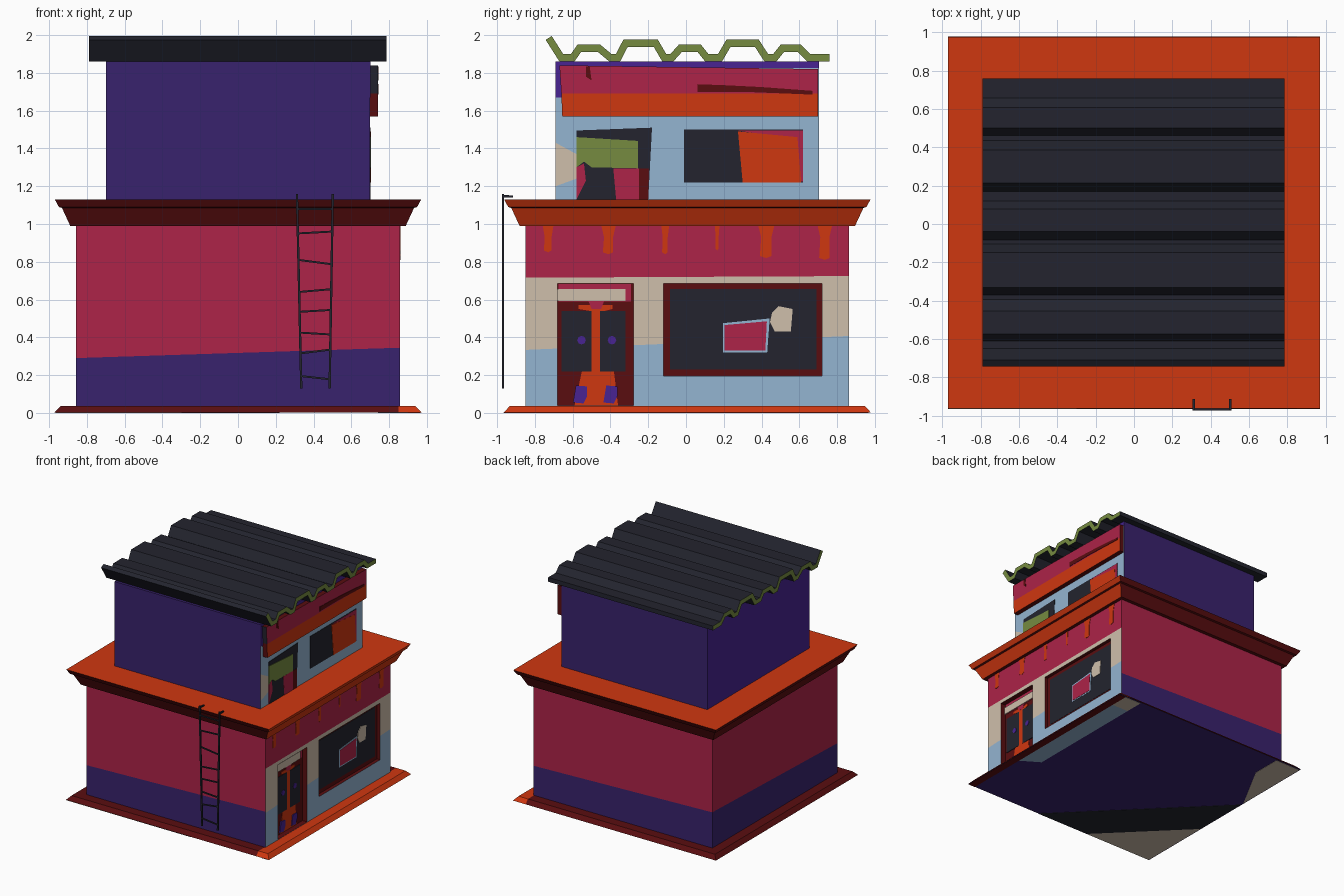
import bpy, bmesh, math
from mathutils import Vector

if "Cube" in bpy.data.objects:
    bpy.data.objects.remove(bpy.data.objects["Cube"])

CY = 0.007  # slight depth offset of the building

def lin(h):
    out = []
    for i in (0, 2, 4):
        c = min(1, int(h[i:i + 2], 16) / 255 * 1.03)
        out.append(c / 12.92 if c < 0.04045 else ((c + 0.055) / 1.055) ** 2.4)
    return (*out, 1)

MATS = {}
for n, h in dict(orange="C9350F", maroon="570D0F", red="A82246", purple="37216A", violet="46238E",
                 beige="C9B9A6", blue="8FAFCB", charcoal="22232D", olive="72873E").items():
    MATS[n] = bpy.data.materials.new(n)
    MATS[n].diffuse_color = lin(h)
NAMES = list(MATS)

def finish(name, bm, paint):
    """paint: colour name, or rule(centre, normal) -> colour name"""
    bmesh.ops.recalc_face_normals(bm, faces=bm.faces[:])
    used = [paint] if isinstance(paint, str) else NAMES
    for f in bm.faces:
        f.material_index = 0 if isinstance(paint, str) else \
            NAMES.index(paint(f.calc_center_median(), f.normal))
    me = bpy.data.meshes.new(name)
    bm.to_mesh(me)
    bm.free()
    for n in used:
        me.materials.append(MATS[n])
    ob = bpy.data.objects.new(name, me)
    bpy.context.collection.objects.link(ob)
    return ob

def prism(name, pts, a0, a1, paint, axis="x"):
    """extrude a polygon from a0 to a1 along x or z"""
    bm = bmesh.new()
    at = (lambda u, v, a: (a, u, v)) if axis == "x" else (lambda u, v, a: (u, v, a))
    f = bm.faces.new([bm.verts.new(at(u, v, a0)) for u, v in pts])
    r = bmesh.ops.extrude_face_region(bm, geom=[f])
    d = Vector(at(0, 0, a1 - a0))
    bmesh.ops.translate(bm, vec=d, verts=[g for g in r["geom"] if isinstance(g, bmesh.types.BMVert)])
    return finish(name, bm, paint)

def rect(y0, y1, z0, z1):
    return [(y0, z0), (y1, z0), (y1, z1), (y0, z1)]

def stack(name, rings, paint, cuts=()):
    """square rings (half size, height) joined into a solid, then cut by planes"""
    bm = bmesh.new()
    loops = [[bm.verts.new((sx * h, sy * h + CY, z)) for sx, sy in ((-1, -1), (1, -1), (1, 1), (-1, 1))]
             for h, z in rings]
    for a, b in zip(loops, loops[1:]):
        for i in range(4):
            bm.faces.new((a[i], a[(i + 1) % 4], b[(i + 1) % 4], b[i]))
    bm.faces.new(loops[0][::-1])
    bm.faces.new(loops[-1])
    cut(bm, cuts)
    return finish(name, bm, paint)

def cut(bm, cuts):
    for co, no in cuts:
        bmesh.ops.bisect_plane(bm, geom=bm.verts[:] + bm.edges[:] + bm.faces[:], plane_co=co, plane_no=no)

def trim(c, n):
    return "orange" if n.x > 0.4 or n.z > 0.9 else "maroon"

# Base slab, orange only along the shop side
stack("base_slab", [(0.972, 0.002), (0.94, 0.036)],
      lambda c, n: "purple" if n.z < -0.5 else "orange" if c.x > 0.85 else "maroon",
      [((0.85, 0, 0), (1, 0, 0))])

# Painted patches on the underside
L = 0.965
for name, pts, col in [
    ("black", [(0.22, -L), (-0.3, -L), (-L, -0.3), (-L, 0.22)], "charcoal"),
    ("corner", [(-0.3, -L), (-L, -L), (-L, -0.3)], "beige"),
    ("side", [(-L, 0.25), (-0.72, 0.7), (-0.72, L), (-L, L)], "beige"),
    ("strip", [(0.9, -0.4), (0.74, -0.3), (0.74, 0.8), (0.9, 0.8)], "blue"),
    ("near_corner", [(0.9, 0.8), (0.74, 0.8), (0.74, L), (0.9, L)], "beige"),
    ("edge", rect(0.9, L, -L, L), "maroon"),
]:
    prism("underside_" + name, pts, 0, 0.003, col, "z")

# Lower storey with recessed door and shop window
wall = stack("lower_walls", [(0.857, 0.03), (0.857, 1.0)], "red")
for y0, y1, z0, z1, d in ((-0.68, -0.278, 0.038, 0.685, 0.045), (-0.12, 0.72, 0.195, 0.685, 0.03)):
    c = prism("recess_cutter", rect(y0, y1, z0, z1), 0.857 - d, 0.95, "maroon")
    m = wall.modifiers.new("recess", "BOOLEAN")
    m.operation, m.solver, m.object = "DIFFERENCE", "EXACT", c
    bpy.context.view_layer.objects.active = wall
    bpy.ops.object.modifier_apply(modifier=m.name)
    bpy.data.objects.remove(c)

def lower_paint(c, n):
    if 0.78 < c.x < 0.853 and abs(c.y) < 0.8:
        return "maroon"
    if n.x > 0.5:
        return "blue" if c.z < 0.37 + 0.043 * c.y else "beige" if c.z < 0.72 + 0.005 * c.y else "red"
    slope = c.y if n.x < -0.5 else -c.x * n.y
    return "purple" if c.z < 0.3175 + 0.032 * slope else "red"

bm = bmesh.new()
bm.from_mesh(wall.data)
cut(bm, [((0, 0, 0.3175), (s * 0.032, t * 0.032, -1)) for s, t in ((1, 0), (-1, 0), (0, 1))])
cut(bm, [((0, 0, 0.37), (0, 0.043, -1)), ((0, 0, 0.72), (0, 0.005, -1))])
bpy.data.objects.remove(wall)
finish("lower_walls", bm, lower_paint)

# Door layers inside the recess
X = 0.812
door = [
    ("head", rect(-0.675, -0.29, 0.59, 0.683), "red"),
    ("leaf", [(-0.59, 0.04), (-0.36, 0.04), (-0.385, 0.25), (-0.43, 0.54), (-0.39, 0.55), (-0.39, 0.57),
              (-0.57, 0.57), (-0.57, 0.55), (-0.51, 0.54), (-0.545, 0.25)], "orange"),
    ("crest", [(-0.45, 0.55), (-0.43, 0.6), (-0.52, 0.6), (-0.5, 0.55)], "red"),
    ("left_panel", rect(-0.66, -0.5, 0.22, 0.54), "charcoal"),
    ("right_panel", rect(-0.455, -0.32, 0.22, 0.54), "charcoal"),
]
for i, (n, p, c) in enumerate(door):
    prism("door_" + n, p, X - 0.002, X + 0.002 + 0.001 * i, c)
prism("door_transom", rect(-0.68, -0.32, 0.592, 0.655), X, X + 0.009, "beige")
for i, y in enumerate((-0.553, -0.392)):
    dot = [(y + 0.023 * math.cos(a * math.pi / 4), 0.385 + 0.023 * math.sin(a * math.pi / 4)) for a in range(8)]
    prism(f"door_dot_{i}", dot, X, X + 0.009, "violet")
    prism(f"door_foot_{i}", [(y - 0.045, 0.055), (y + 0.01, 0.05), (y + 0.03, 0.09), (y + 0.03, 0.14),
                             (y - 0.03, 0.145)], X, X + 0.009, "violet")

# Shop window glass and posters
X = 0.827
prism("shop_glass", rect(-0.085, 0.69, 0.23, 0.655), X - 0.002, X + 0.002, "charcoal")
prism("poster_border", [(0.195, 0.32), (0.43, 0.32), (0.443, 0.5), (0.195, 0.475)], X, X + 0.004, "blue")
prism("poster", [(0.205, 0.33), (0.42, 0.33), (0.428, 0.485), (0.205, 0.465)], X, X + 0.006, "red")
prism("note", [(0.445, 0.48), (0.47, 0.43), (0.555, 0.43), (0.565, 0.55), (0.49, 0.565), (0.455, 0.53)],
      X, X + 0.006, "beige")

# Paint drips under the cornice
for i, (y, w, z) in enumerate([(-0.73, 0.03, 0.85), (-0.41, 0.04, 0.84), (-0.11, 0.022, 0.84),
                               (0.165, 0.013, 0.86), (0.425, 0.045, 0.82), (0.735, 0.04, 0.81)]):
    prism(f"paint_drip_{i}", [(y - w, 1.0), (y - w * 0.6, 0.93), (y - w * 0.75, z + 0.01), (y, z),
                              (y + w * 0.6, z + 0.01), (y + w * 0.6, 0.93), (y + w, 1.0)], 0.855, 0.86, "orange")

# Cornice and upper storey
stack("cornice", [(0.888, 0.99), (0.932, 1.085), (0.948, 1.09), (0.97, 1.13)], trim)
stack("upper_walls", [(0.698, 1.12), (0.698, 1.86)],
      lambda c, n: "blue" if n.x > 0.5 else "violet" if n.x < -0.5 else "purple")

# Painted upper facade
upper = [
    ("left_patch", [(-0.69, 1.2), (-0.58, 1.24), (-0.58, 1.37), (-0.69, 1.43)], "beige", 1),
    ("top_band", rect(-0.69, 0.704, 1.825, 1.86), "violet", 1),
    ("top_corner", rect(-0.69, -0.655, 1.67, 1.86), "violet", 2),
    ("left_window", [(-0.58, 1.13), (-0.2, 1.13), (-0.18, 1.51), (-0.58, 1.495)], "charcoal", 2),
    ("left_window_curtain", [(-0.58, 1.13), (-0.53, 1.23), (-0.54, 1.32), (-0.58, 1.3)], "red", 3),
    ("left_window_blind", [(-0.58, 1.46), (-0.255, 1.44), (-0.255, 1.295), (-0.5, 1.3), (-0.54, 1.33),
                           (-0.58, 1.3)], "olive", 4),
    ("left_window_red", [(-0.37, 1.13), (-0.25, 1.13), (-0.25, 1.295), (-0.385, 1.295)], "red", 3),
    ("left_window_shade", [(-0.25, 1.13), (-0.2, 1.13), (-0.195, 1.295), (-0.25, 1.295)], "maroon", 3),
    ("right_window", rect(-0.01, 0.62, 1.22, 1.5), "charcoal", 2),
    ("right_window_red", [(0.27, 1.495), (0.62, 1.495), (0.62, 1.225), (0.58, 1.23), (0.57, 1.45)], "red", 3),
    ("right_window_orange", [(0.3, 1.22), (0.61, 1.22), (0.59, 1.46), (0.275, 1.49)], "orange", 4),
]
for n, p, c, lv in upper:
    prism("upper_" + n, p, 0.696, 0.698 + 0.0015 * lv, c)

# Blank sign board in two tones with scratches
def end_paint(face, end):
    return lambda c, n: face if n.x > 0.5 else end if n.y < -0.5 else "maroon"
prism("sign_upper", [(-0.66, 1.69), (0.7, 1.69), (0.7, 1.82), (-0.67, 1.84)], 0.698, 0.74,
      end_paint("red", "charcoal"))
prism("sign_lower", [(-0.655, 1.57), (0.7, 1.57), (0.7, 1.69), (-0.66, 1.69)], 0.698, 0.74,
      end_paint("orange", "maroon"))
prism("sign_scratch", [(0.06, 1.7), (0.3, 1.7), (0.67, 1.685), (0.67, 1.705), (0.4, 1.725), (0.2, 1.735),
                       (0.06, 1.74)], 0.739, 0.743, "maroon")
prism("sign_nick", [(-0.53, 1.835), (-0.51, 1.835), (-0.5, 1.76), (-0.53, 1.78)], 0.739, 0.743, "maroon")

# Corrugated roof sheet, thickened, with olive cut ends
line = [(-0.727, 1.985), (-0.66, 1.88), (-0.6, 1.88), (-0.565, 1.93), (-0.46, 1.93), (-0.4, 1.88),
        (-0.36, 1.88), (-0.32, 1.957), (-0.16, 1.957), (-0.115, 1.88), (-0.075, 1.88), (-0.03, 1.93),
        (0.07, 1.93), (0.11, 1.88), (0.18, 1.88), (0.225, 1.957), (0.375, 1.957), (0.425, 1.88),
        (0.47, 1.88), (0.51, 1.93), (0.6, 1.93), (0.65, 1.88), (0.76, 1.88)]
P = [Vector(p) for p in line]
up, down = [], []
for i, p in enumerate(P):
    dirs = [(P[j + 1] - P[j]).normalized() for j in (i - 1, i) if 0 <= j < len(P) - 1]
    ns = [Vector((-d.y, d.x)) for d in dirs]
    m = sum(ns, Vector((0, 0))).normalized()
    off = m * (0.019 / m.dot(ns[0]))
    up.append(tuple(p + off))
    down.append(tuple(p - off))
prism("roof_sheet", up + down[::-1], -0.79, 0.787,
      lambda c, n: "olive" if abs(n.x) > 0.5 else "charcoal")

# Ladder of thin square bars hooked over the cornice
def bar(name, a, b, w=0.006):
    a, b = Vector(a), Vector(b)
    bm = bmesh.new()
    bmesh.ops.create_cube(bm, size=1)
    bmesh.ops.scale(bm, vec=(2 * w, 2 * w, (b - a).length), verts=bm.verts)
    bmesh.ops.rotate(bm, matrix=(b - a).to_track_quat("Z", "Y").to_matrix(), verts=bm.verts)
    bmesh.ops.translate(bm, vec=(a + b) / 2, verts=bm.verts)
    return finish(name, bm, "charcoal")

Y = -0.969
for side, x0, x1 in (("left", 0.335, 0.312), ("right", 0.485, 0.502)):
    bar(f"ladder_{side}_rail", (x0, Y, 0.13), (x1, Y, 1.16))
    bar(f"ladder_{side}_hook", (x1, Y, 1.148), (x1, -0.915, 1.145))
for i, (za, zb) in enumerate([(0.195, 0.178), (0.315, 0.335), (0.425, 0.415), (0.535, 0.545),
                              (0.64, 0.655), (0.81, 0.787), (0.95, 0.96), (1.08, 1.08)]):
    bar(f"ladder_rung_{i}", (0.336 - 0.022 * za, Y, za), (0.484 + 0.016 * zb, Y, zb), 0.005)

for m in bpy.data.materials:
    if m.users and not m.is_grease_pencil:
        m.use_nodes = True
        m.node_tree.nodes["Principled BSDF"].inputs["Base Color"].default_value = m.diffuse_color
